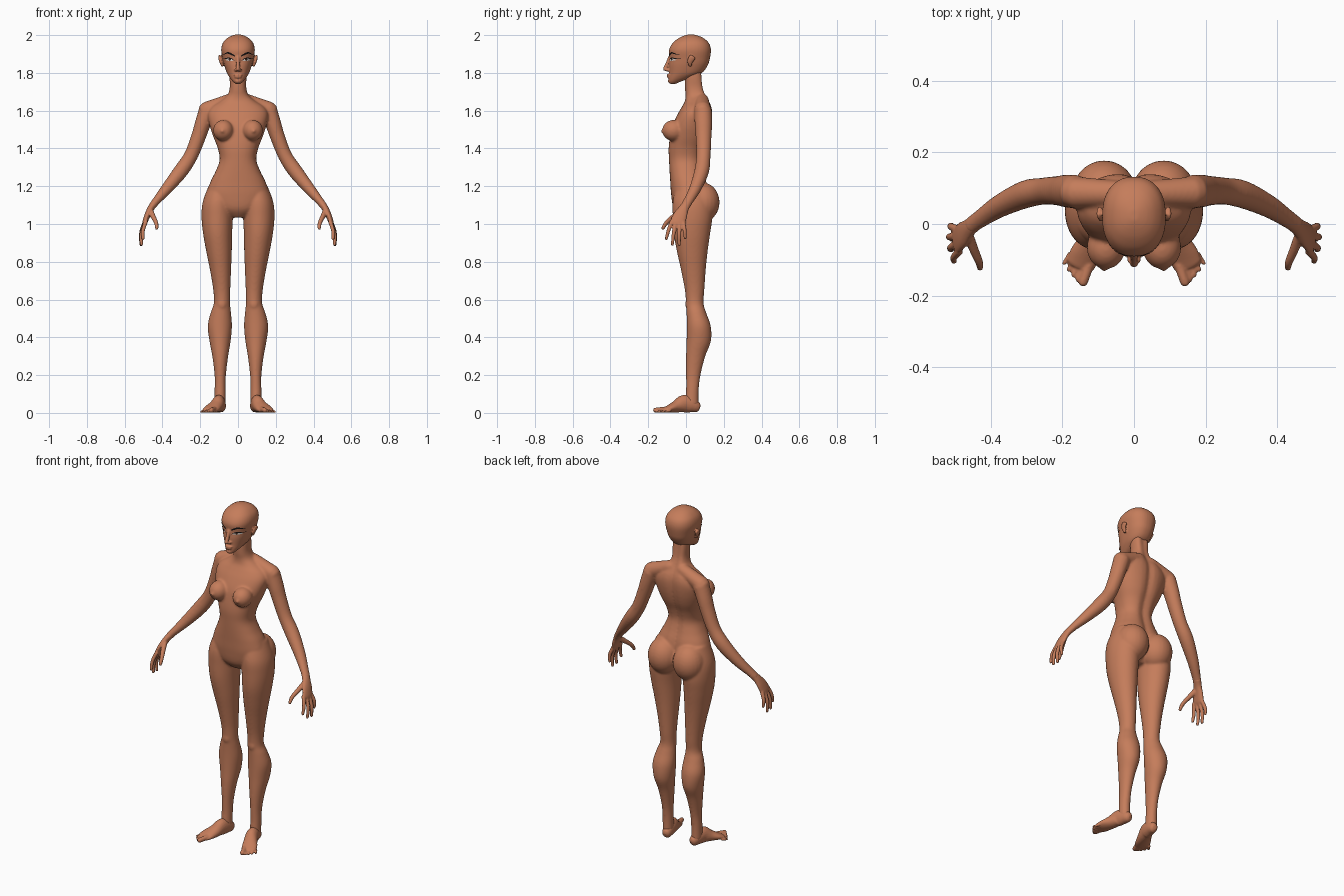
import bpy, bmesh, math
from mathutils import Vector, Matrix
from mathutils.bvhtree import BVHTree


def material(name, col):
    m = bpy.data.materials.new(name)
    m.diffuse_color = (*col, 1)
    return m


SKIN = material("skin", (0.56, 0.205, 0.105))
BLACK = material("black hair", (0.008, 0.006, 0.006))
WHITE = material("eye white", (0.7, 0.66, 0.62))
BROWN = material("iris brown", (0.05, 0.02, 0.012))


def spline(keys, n=5):
    """Catmull-Rom resampling of tuples."""
    out = []
    for i in range(len(keys) - 1):
        p = [keys[max(i - 1, 0)], keys[i], keys[i + 1], keys[min(i + 2, len(keys) - 1)]]
        for k in range(n):
            t = k / n
            out.append([0.5 * (2 * b + (c - a) * t + (2 * a - 5 * b + 4 * c - d) * t * t
                               + (3 * b - a - 3 * c + d) * t ** 3) for a, b, c, d in zip(*p)])
    out.append(list(keys[-1]))
    return out


def skin_rings(bm, rings):
    loops = [[bm.verts.new(p) for p in r] for r in rings]
    n = len(loops[0])
    for a, b in zip(loops, loops[1:]):
        for i in range(n):
            bm.faces.new((a[i], a[(i + 1) % n], b[(i + 1) % n], b[i]))
    bm.faces.new(loops[0][::-1])
    bm.faces.new(loops[-1])


def spow(v, e):
    return math.copysign(abs(v) ** e, v)


def column(bm, keys, power=2.0, groove=0.0, n=40):
    """Level sections: (z, centre x, half width, front y, back y)."""
    rings = []
    for z, xc, hw, yf, yb in spline(keys):
        ring = []
        for i in range(n):
            a = 2 * math.pi * i / n
            x = hw * spow(math.cos(a), 2 / power)
            y = (yf + yb) / 2 + (yb - yf) / 2 * spow(math.sin(a), 2 / power)
            if math.sin(a) > 0:
                y -= groove * math.exp(-(x / 0.025) ** 2)
            ring.append((xc + x, y, z))
        rings.append(ring)
    skin_rings(bm, rings)


def tube(bm, keys, ref=(0, 1, 0), n=20):
    """Sections across a path: (x, y, z, radius along ref, other radius), rounded ends."""
    pts = spline(keys)
    pos = [Vector(p[:3]) for p in pts]
    rings = []
    for i, p in enumerate(pts):
        t = (pos[min(i + 1, len(pos) - 1)] - pos[max(i - 1, 0)]).normalized()
        u = Vector(ref)
        u = (u - t * u.dot(t)).normalized()
        v = t.cross(u)
        caps = [(0, 1)]
        r = min(p[3], p[4])
        if i == 0:
            caps = [(-0.9, 0.4), (-0.6, 0.8), (0, 1)]
        elif i == len(pts) - 1:
            caps = [(0, 1), (0.6, 0.8), (0.9, 0.4)]
        for d, s in caps:
            c = pos[i] + t * r * d
            rings.append([c + u * p[3] * s * math.cos(2 * math.pi * k / n)
                          + v * p[4] * s * math.sin(2 * math.pi * k / n) for k in range(n)])
    skin_rings(bm, rings)


def capsule(bm, a, b, ra, rb):
    tube(bm, [(*a, ra, ra), (*b, rb, rb)], ref=(0.3, 0.2, 1) if abs(a[2] - b[2]) < 0.03 else (0, 1, 0.2))


def ball(bm, c, r):
    bmesh.ops.create_uvsphere(bm, u_segments=24, v_segments=16, radius=1,
                              matrix=Matrix.Translation(c) @ Matrix.Diagonal((*r, 1)))


def fuse(name, bm, voxel, smooth):
    """Mirror the half, melt the overlapping forms together and relax them."""
    bmesh.ops.recalc_face_normals(bm, faces=bm.faces)
    me = bpy.data.meshes.new(name)
    bm.to_mesh(me)
    bm.free()
    ob = bpy.data.objects.new(name, me)
    bpy.context.collection.objects.link(ob)
    me.materials.append(SKIN)
    ob.modifiers.new("mirror", 'MIRROR').use_mirror_merge = False
    rm = ob.modifiers.new("melt", 'REMESH')
    rm.mode = 'VOXEL'
    rm.voxel_size = voxel
    rm.use_smooth_shade = True
    sm = ob.modifiers.new("relax", 'SMOOTH')
    sm.factor = 0.5
    sm.iterations = smooth
    return ob


# torso with neck
bm = bmesh.new()
column(bm, [(1.035, 0, .04, -.03, .07), (1.08, 0, .12, -.065, .11), (1.15, 0, .163, -.078, .12),
            (1.22, 0, .147, -.083, .112), (1.28, 0, .118, -.087, .095), (1.34, 0, .097, -.09, .085),
            (1.40, 0, .107, -.092, .098), (1.46, 0, .13, -.085, .122), (1.52, 0, .15, -.072, .137),
            (1.58, 0, .16, -.045, .143), (1.62, 0, .14, -.022, .138), (1.65, 0, .095, -.006, .126),
            (1.68, 0, .058, -.002, .113), (1.72, 0, .044, -.006, .1), (1.78, 0, .045, -.006, .093),
            (1.82, 0, .045, 0, .09)], power=2.3, groove=.014)
capsule(bm, (.04, .085, 1.655), (.165, .088, 1.603), .036, .045)       # shoulder slope
ball(bm, (.078, -.066, 1.495), (.054, .060, .056))                     # breast
ball(bm, (.083, -.122, 1.492), (.011, .012, .011))
ball(bm, (.083, .086, 1.115), (.09, .092, .105))                       # buttock
# leg
column(bm, [(1.21, .09, .062, -.05, .11), (1.12, .106, .08, -.07, .135), (1.04, .11, .083, -.07, .14),
            (.95, .108, .077, -.065, .128), (.85, .1, .067, -.047, .114), (.75, .092, .055, -.025, .104),
            (.65, .086, .045, -.006, .097), (.58, .085, .043, .0, .093), (.53, .091, .054, .003, .107),
            (.46, .096, .064, .004, .131), (.38, .095, .056, .003, .132), (.30, .094, .042, .0, .102),
            (.20, .094, .03, .0, .077), (.12, .095, .029, .0, .067), (.04, .095, .029, -.005, .066)])
ball(bm, (.085, .02, .575), (.028, .024, .035))                        # kneecap
# arm
tube(bm, [(.163, .09, 1.60, .047, .045), (.187, .092, 1.53, .046, .042), (.21, .093, 1.46, .042, .039),
          (.25, .092, 1.36, .038, .037), (.303, .083, 1.28, .039, .039), (.375, .05, 1.19, .032, .031),
          (.43, .014, 1.125, .026, .022), (.455, -.004, 1.095, .025, .019)])
fuse("body", bm, .0062, 8)

# head
bm = bmesh.new()
column(bm, [(1.742, 0, .014, -.084, -.055), (1.755, 0, .028, -.091, -.025), (1.775, 0, .044, -.091, .03),
            (1.80, 0, .059, -.089, .085), (1.84, 0, .073, -.09, .115), (1.875, 0, .081, -.087, .126),
            (1.92, 0, .089, -.09, .132), (1.955, 0, .082, -.073, .123), (1.98, 0, .062, -.045, .099),
            (1.995, 0, .038, -.016, .07), (2.003, 0, .012, .01, .04)], power=2.3)
tube(bm, [(0, -.087, 1.882, .010, .008), (0, -.099, 1.85, .010, .009), (0, -.112, 1.82, .012, .010)],
     ref=(1, 0, 0))                                                    # nose
ball(bm, (.010, -.097, 1.815), (.010, .013, .008))                     # nostril
ball(bm, (0, -.090, 1.789), (.024, .011, .006))                        # lips
ball(bm, (0, -.090, 1.778), (.020, .011, .007))
ball(bm, (0, -.082, 1.757), (.018, .014, .013))                        # chin
tube(bm, [(.084, .022, 1.838, .008, .006), (.092, .022, 1.862, .016, .008),
          (.097, .034, 1.884, .019, .008)])                            # ear
head = fuse("head", bm, .0042, 4)

# hands
bm = bmesh.new()
tube(bm, [(.44, .008, 1.112, .024, .020), (.46, -.01, 1.085, .026, .018), (.478, -.028, 1.05, .036, .016),
          (.491, -.042, 1.015, .040, .014), (.497, -.046, 1.0, .036, .011)])
for a, b, c in [((.488, -.076, 1.012), (.503, -.093, .965), (.503, -.104, .922)),
                ((.494, -.056, 1.003), (.512, -.066, .945), (.511, -.072, .892)),
                ((.497, -.034, 1.0), (.515, -.036, .943), (.513, -.036, .889)),
                ((.494, -.014, 1.008), (.511, -.007, .965), (.509, -.004, .927))]:
    tube(bm, [(*a, .011, .011), (*b, .010, .010), (*c, .008, .008)])
tube(bm, [(.465, -.025, 1.07, .018, .014), (.447, -.072, 1.035, .013, .013),
          (.433, -.105, 1.005, .011, .011), (.430, -.122, .978, .009, .009)], ref=(0, .5, 1))
fuse("hands", bm, .004, 3)

# feet
bm = bmesh.new()
tube(bm, [(.09, .05, .033, .027, .032), (.095, .025, .042, .031, .041), (.103, -.012, .048, .034, .047),
          (.118, -.05, .034, .038, .033), (.138, -.088, .022, .043, .021), (.15, -.115, .015, .040, .013)],
     ref=(1, 0, 0))
for i in range(5):                                                     # toes
    t = i / 4
    r = .0145 if i == 0 else .0105 - .001 * i
    capsule(bm, (.125 + .055 * t, -.112 + .028 * t, r + .004),
            (.142 + .053 * t, -.162 + .052 * t ** 1.4, r), r, r * .9)
fuse("feet", bm, .004, 3)

# painted eyes and brows: thin plates laid on the face
deps = bpy.context.evaluated_depsgraph_get()
face = BVHTree.FromObject(head, deps)


def plate(name, keys, mat, lift):
    """Strip laid on the face: (x, z, half height)."""
    bm = bmesh.new()
    for s in (1, -1):
        prev = None
        for x, z, h in spline(keys, 4):
            pair = []
            for zz in (z + h, z - h):
                hit = face.ray_cast(Vector((s * x, -.5, zz)), Vector((0, 1, 0)))
                if hit[0] is None:
                    hit = face.find_nearest(Vector((s * x, -.05, zz)))
                pair.append(bm.verts.new(hit[0] + Vector((s * x * 8 * lift, -lift, 0))))
            if prev:
                f = (prev[0], prev[1], pair[1], pair[0])
                bm.faces.new(f if s > 0 else f[::-1])
            prev = pair
    me = bpy.data.meshes.new(name)
    bm.to_mesh(me)
    bm.free()
    me.materials.append(mat)
    ob = bpy.data.objects.new(name, me)
    bpy.context.collection.objects.link(ob)


plate("eyebrows", [(.016, 1.889, .003), (.035, 1.899, .005), (.055, 1.906, .004), (.078, 1.895, .001)], BLACK, .002)
plate("eye_whites", [(.022, 1.866, .001), (.033, 1.869, .005), (.05, 1.870, .006), (.066, 1.869, .001)], WHITE, .0012)
plate("irises", [(.037, 1.870, .002), (.043, 1.870, .006), (.049, 1.870, .002)], BROWN, .0018)
plate("eyelashes", [(.018, 1.864, .001), (.033, 1.875, .0025), (.052, 1.878, .003), (.076, 1.874, .001)], BLACK, .0025)
